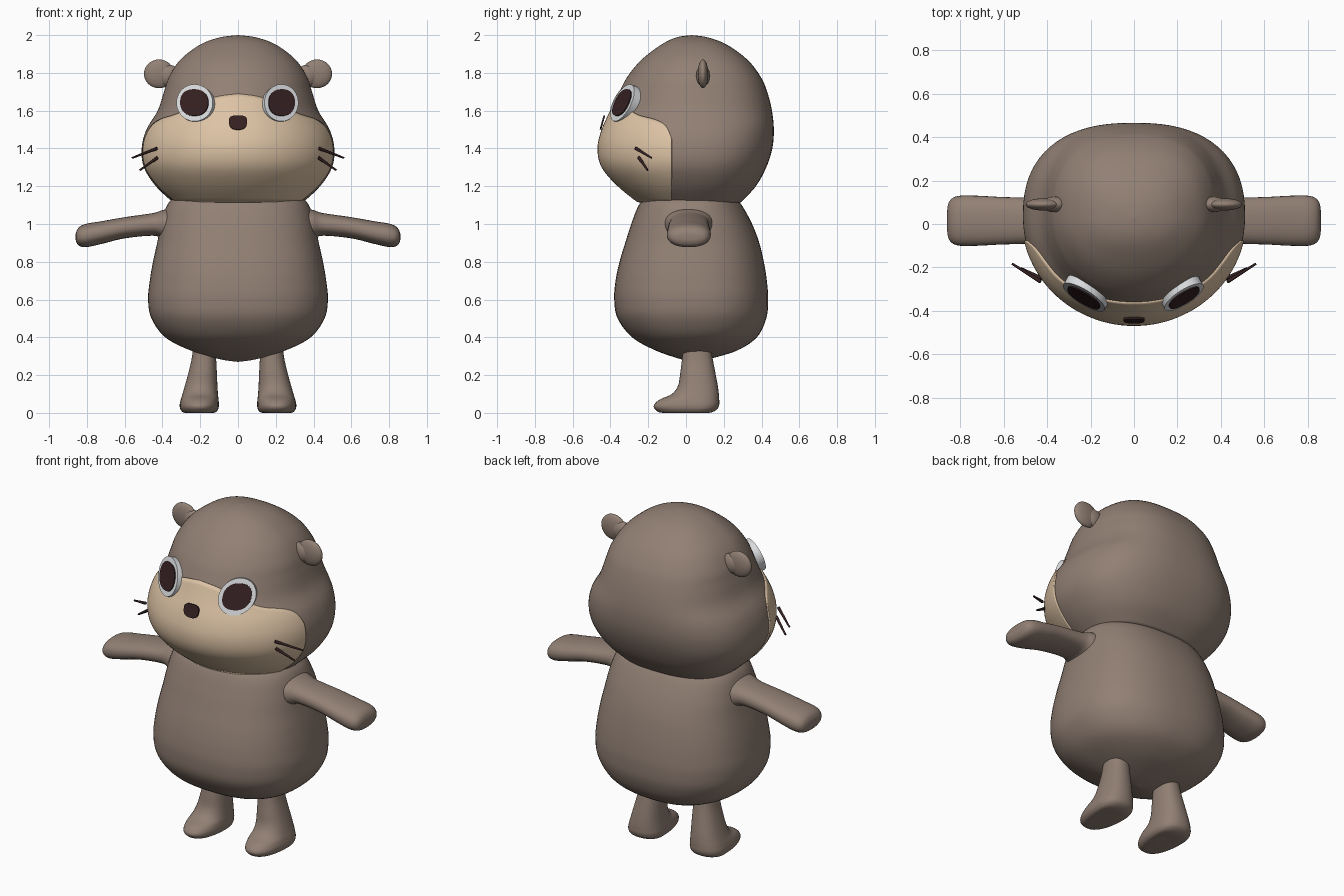
import bpy, bmesh, math
from mathutils import Vector

if "Cube" in bpy.data.objects:
    bpy.data.objects.remove(bpy.data.objects["Cube"])


def material(name, rgb):
    m = bpy.data.materials.new(name)
    m.diffuse_color = (*rgb, 1)
    m.use_nodes = True
    m.node_tree.nodes["Principled BSDF"].inputs["Base Color"].default_value = m.diffuse_color
    return m


BROWN = material("brown fur", (0.285, 0.215, 0.175))
BEIGE = material("beige muzzle", (0.72, 0.545, 0.375))
WHITE = material("eye white", (0.70, 0.71, 0.73))
DARK = material("dark brown", (0.036, 0.015, 0.016))


def finish(name, bm, mat, angle=50):
    bmesh.ops.remove_doubles(bm, verts=bm.verts, dist=1e-5)
    bmesh.ops.recalc_face_normals(bm, faces=bm.faces)
    me = bpy.data.meshes.new(name)
    bm.to_mesh(me)
    bm.free()
    me.materials.append(mat)
    me.polygons.foreach_set("use_smooth", [True] * len(me.polygons))
    me.set_sharp_from_angle(angle=math.radians(angle))
    ob = bpy.data.objects.new(name, me)
    bpy.context.collection.objects.link(ob)
    return ob


def smooth_rows(rows, steps=6):
    """Catmull-Rom through the rows of numbers."""
    p = [rows[0]] + rows + [rows[-1]]
    out = []
    for i in range(1, len(p) - 2):
        for k in range(steps):
            t = k / steps
            out.append([0.5 * (2 * b + (c - a) * t + (2 * a - 5 * b + 4 * c - d) * t * t
                               + (3 * b - a - 3 * c + d) * t ** 3)
                        for a, b, c, d in zip(*p[i - 1:i + 3])])
    return out + [list(rows[-1])]


def lookup(rows, key):
    """Linear lookup on the first column, in either direction."""
    for a, b in zip(rows, rows[1:]):
        if min(a[0], b[0]) <= key <= max(a[0], b[0]):
            t = (key - a[0]) / ((b[0] - a[0]) or 1)
            return [x + (y - x) * t for x, y in zip(a, b)]
    return rows[-1]


def loft(name, rows, c, nf, nb, place, seg=48):
    """Rows are (along, centre, half width, front, back); c splits front from back."""
    bm = bmesh.new()
    rings = []
    for t, m, h, f, b in rows:
        ring = []
        for i in range(seg):
            a = 2 * math.pi * i / seg
            co, si = math.cos(a), math.sin(a)
            n = nf if si < 0 else nb
            r = (c - f) if si < 0 else (b - c)
            x = m + h * math.copysign(abs(co) ** (2 / n), co)
            y = c + r * math.copysign(abs(si) ** (2 / n), si)
            ring.append(bm.verts.new(place(x, y, t)))
        rings.append(ring)
    for r0, r1 in zip(rings, rings[1:]):
        for i in range(seg):
            j = (i + 1) % seg
            bm.faces.new((r0[i], r0[j], r1[j], r1[i]))
    for ring, row in ((rings[0], rows[0]), (rings[-1], rows[-1])):
        if row[2] > 0.001:
            bm.faces.new(ring)
    return finish(name, bm, BROWN)


def upright(x, y, t):
    return (x, y, t)


# Head
HC = 0.03
head_rows = smooth_rows([
    (2.0, 0, 0, HC, HC), (1.988, 0, .095, -.05, .115), (1.95, 0, .20, -.13, .215),
    (1.87, 0, .305, -.235, .325), (1.78, 0, .365, -.31, .395), (1.7, 0, .392, -.352, .43),
    (1.6, 0, .425, -.395, .455), (1.5, 0, .485, -.44, .465), (1.4, 0, .51, -.462, .457),
    (1.3, 0, .498, -.44, .425), (1.2, 0, .435, -.355, .37), (1.115, 0, .345, -.25, .29)])
loft("head", head_rows, HC, 2, 2.5, upright, 72)

# Muzzle patch: a thin shell following the front of the head
top_edge = smooth_rows([(0, 1.69), (.26, 1.668), (.62, 1.585), (.84, 1.555), (.95, 1.52), (1, 1.45)])
bm = bmesh.new()
NU, NV = 60, 24
grid = []
for i in range(NU + 1):
    q = 2 * i / NU - 1
    u = math.copysign(1 - (1 - abs(q)) ** 1.3, q)
    zt = lookup(top_edge, abs(u))[1]
    col = []
    for k in range(NV + 1):
        z = 1.116 + (zt - 1.116) * k / NV
        _, _, h, f, _ = lookup(head_rows, z)
        a = u * math.acos(0.105 / (HC - f))
        col.append(bm.verts.new(((h + .007) * math.sin(a), HC - (HC - f + .007) * math.cos(a), z)))
    grid.append(col)
for g0, g1 in zip(grid, grid[1:]):
    for k in range(NV):
        bm.faces.new((g0[k], g1[k], g1[k + 1], g0[k + 1]))
patch = finish("muzzle_patch", bm, BEIGE)
if sum(p.normal.y for p in patch.data.polygons) > 0:
    patch.data.flip_normals()
sol = patch.modifiers.new("thickness", 'SOLIDIFY')
sol.thickness, sol.offset = 0.009, -1

# Body
loft("body", smooth_rows([
    (.27, 0, 0, .03, .03), (.285, 0, .10, -.03, .12), (.33, 0, .25, -.16, .27),
    (.40, 0, .385, -.285, .375), (.5, 0, .458, -.362, .425), (.6, 0, .476, -.38, .435),
    (.7, 0, .467, -.373, .428), (.8, 0, .45, -.352, .412), (.9, 0, .428, -.322, .388),
    (1.0, 0, .408, -.29, .35), (1.1, 0, .375, -.25, .295), (1.16, 0, .32, -.2, .24)]),
    .03, 2.4, 2.4, upright, 64)


def ellipsoid(name, loc, size, mat):
    bm = bmesh.new()
    bmesh.ops.create_uvsphere(bm, u_segments=28, v_segments=16, radius=1)
    for v in bm.verts:
        v.co = Vector([a * b + c for a, b, c in zip(v.co, size, loc)])
    return finish(name, bm, mat)


def plate(name, centre, normal, outline, depth, mat):
    """Flat outline (x, z offsets) lying in a tilted plane, extruded backwards."""
    c, n = Vector(centre), Vector(normal).normalized()
    bm = bmesh.new()
    vs = []
    for dx, dz in outline:
        dy = -(n.x * dx + n.z * dz) / n.y
        vs.append(bm.verts.new(c + Vector((dx, dy, dz))))
    face = bm.faces.new(vs)
    new = bmesh.ops.extrude_face_region(bm, geom=[face], use_keep_orig=True)["geom"]
    for v in new:
        if isinstance(v, bmesh.types.BMVert):
            v.co -= n * depth
    return finish(name, bm, mat, 30)


def oval(rx, rz, n=2, k=36):
    pts = []
    for i in range(k):
        a = 2 * math.pi * i / k
        pts.append((math.copysign(abs(math.cos(a)) ** (2 / n), math.cos(a)) * rx,
                    math.copysign(abs(math.sin(a)) ** (2 / n), math.sin(a)) * rz))
    return pts


arm_rows = smooth_rows([
    (.30, 1.0, .09, -.12, .15), (.39, .998, .078, -.11, .14), (.45, .998, .06, -.092, .122),
    (.6, .98, .056, -.094, .124), (.72, .955, .06, -.10, .13), (.80, .94, .062, -.10, .13),
    (.84, .934, .05, -.085, .115), (.857, .932, .025, -.05, .08), (.86, .932, 0, .015, .015)])
leg_rows = smooth_rows([
    (.005, .205, 0, .04, .04), (.005, .205, .075, -.12, .12), (.02, .205, .098, -.16, .16),
    (.045, .205, .104, -.17, .175), (.075, .203, .10, -.14, .176), (.105, .20, .094, -.075, .174),
    (.15, .195, .086, -.042, .168), (.22, .187, .075, -.03, .155), (.30, .18, .064, -.02, .14),
    (.42, .175, .055, -.01, .12)])

for s, side in ((-1, "left"), (1, "right")):
    # Limbs and ears
    loft(side + "_arm", arm_rows, .015, 2.3, 2.3, lambda x, y, t: (s * t, y, x), 32)
    loft(side + "_leg", leg_rows, .06, 2.3, 2.3, lambda x, y, t: (s * x, y, t - .005), 36)
    ellipsoid(side + "_ear", (s * .418, .09, 1.795), (.08, .028, .076), BROWN)
    ellipsoid(side + "_ear_root", (s * .365, .09, 1.785), (.06, .036, .058), BROWN)
    # Eyes
    k = 1.07 if s < 0 else 1.0
    n = Vector((s * .55, -1, .4)).normalized()
    c = Vector((s * .23, -.337, 1.642))
    plate(side + "_eye_white", c, n, oval(.09 * k, .098), .045, WHITE)
    plate(side + "_pupil", c + n * .006, n, oval(.069 * k, .07, 2.3), .008, DARK)
    # Whiskers
    for a, b in (((.43, -.265, 1.40), (.56, -.183, 1.35)), ((.425, -.25, 1.352), (.52, -.203, 1.285))):
        p, q = Vector((s * a[0], *a[1:])), Vector((s * b[0], *b[1:]))
        bm = bmesh.new()
        bmesh.ops.create_cone(bm, segments=8, radius1=.009, radius2=.005, depth=(q - p).length,
                              cap_ends=True)
        rot = (q - p).to_track_quat('Z', 'Y')
        for v in bm.verts:
            v.co = rot @ v.co + (p + q) / 2
        finish(side + "_whisker", bm, DARK)

# Nose
plate("nose", (0, -.447, 1.538), (0, -1, .28),
      [(x * (1 + 2.5 * z), z) for x, z in oval(.048, .037, 2.8)], .009, DARK)
